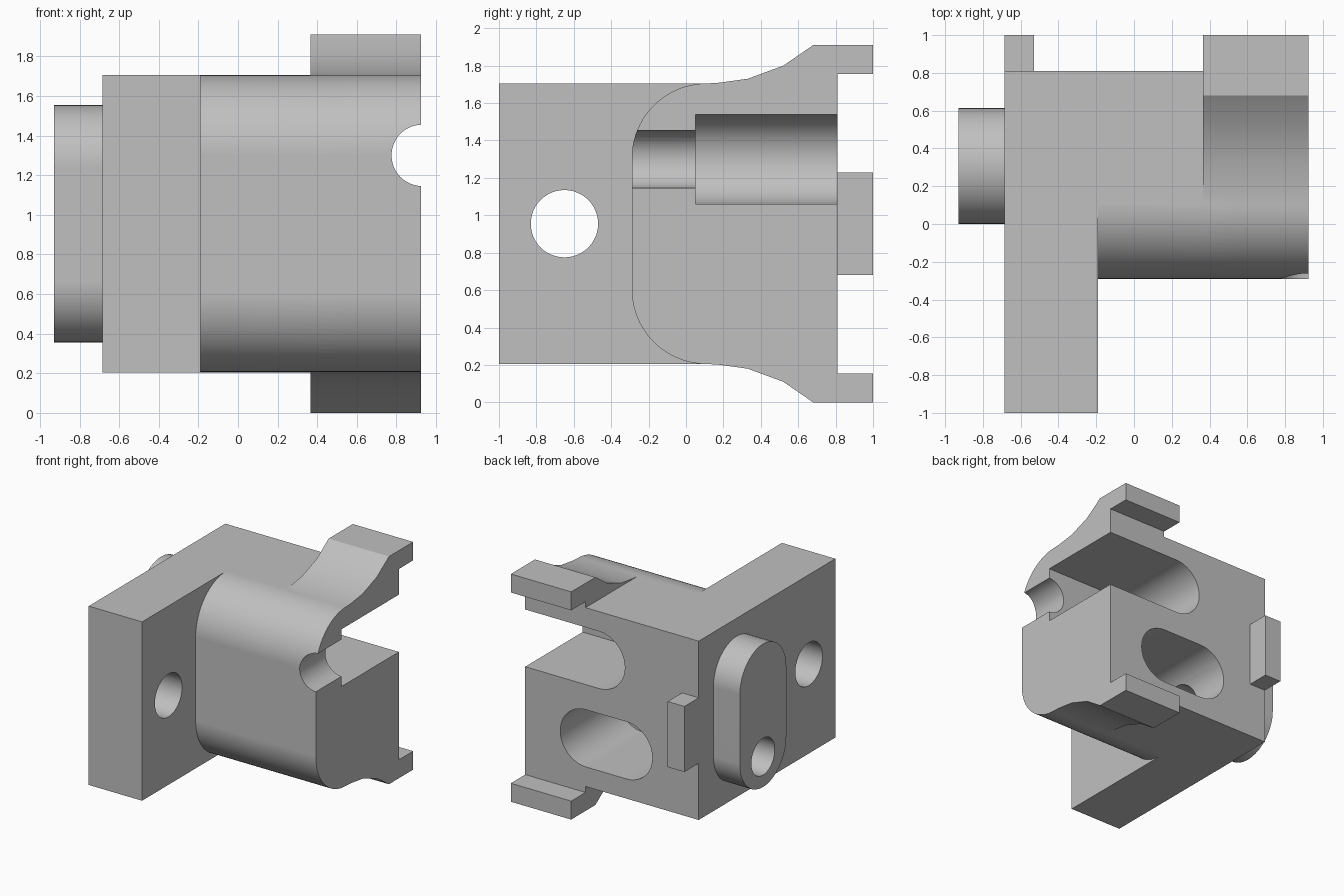
import bpy
import bmesh
from math import cos, sin, pi, radians

cube = bpy.data.objects.get("Cube")
if cube:
    bpy.data.objects.remove(cube, do_unlink=True)

grey = bpy.data.materials.new("light grey")
grey.use_nodes = True
grey.diffuse_color = (0.527, 0.527, 0.527, 1)
grey.node_tree.nodes["Principled BSDF"].inputs["Base Color"].default_value = grey.diffuse_color

MID_Z = 0.955
BOTTOM, TOP = 0.205, 1.705
BACK = 0.81
SIDE = 0.925


def arc(cx, cy, r, start, end, steps=20):
    return [(cx + r * cos(start + (end - start) * i / steps),
             cy + r * sin(start + (end - start) * i / steps)) for i in range(steps + 1)]


def obround(a, b, r, vertical=False):
    """Stadium outline between two end centres."""
    turn = pi / 2 if vertical else 0
    return (arc(*b, r, turn - pi / 2, turn + pi / 2) +
            arc(*a, r, turn + pi / 2, turn + 3 * pi / 2))


def circle(cx, cy, r):
    return arc(cx, cy, r, 0, 2 * pi, 48)[:-1]


def prism(name, outline, axis, lo, hi):
    """Extrude a (y, z) outline along x, or an (x, z) outline along y."""
    def place(p, d):
        return (d, p[0], p[1]) if axis == "X" else (p[0], d, p[1])
    bm = bmesh.new()
    rings = [[bm.verts.new(place(p, d)) for p in outline] for d in (lo, hi)]
    n = len(outline)
    for ring in rings:
        bm.faces.new(ring)
    for i in range(n):
        j = (i + 1) % n
        bm.faces.new((rings[0][i], rings[0][j], rings[1][j], rings[1][i]))
    bmesh.ops.recalc_face_normals(bm, faces=bm.faces)
    mesh = bpy.data.meshes.new(name)
    bm.to_mesh(mesh)
    bm.free()
    mesh.materials.append(grey)
    ob = bpy.data.objects.new(name, mesh)
    bpy.context.collection.objects.link(ob)
    return ob


def rect(a0, a1, b0, b1):
    return [(a0, b0), (a1, b0), (a1, b1), (a0, b1)]


def combine(target, tool, operation):
    bpy.context.view_layer.objects.active = target
    mod = target.modifiers.new(operation.lower(), "BOOLEAN")
    mod.operation = operation
    mod.solver = "EXACT"
    mod.object = tool
    bpy.ops.object.modifier_apply(modifier=mod.name)
    bpy.data.objects.remove(tool, do_unlink=True)


def mirror_z(points):
    return [(y, 2 * MID_Z - z) for y, z in reversed(points)]


# Upper half profiles, running from front to back
nose = arc(0.11, 1.305, 0.4, pi, pi / 2)
wing = [(0.17, 1.708), (0.33, 1.73), (0.52, 1.80), (0.68, 1.91),
        (1.0, 1.91), (1.0, 1.755), (BACK, 1.755)]
core_profile = nose + [(BACK, TOP)]
wing_profile = nose + wing

# Solid: mounting flange, rounded core, winged side slab, back clip, side pad
housing = prism("housing", rect(-1, BACK, BOTTOM, TOP), "X", -0.685, -0.19)
solids = [
    prism("core", core_profile + mirror_z(core_profile), "X", -0.4, 0.6),
    prism("winged_side", wing_profile + mirror_z(wing_profile), "X", 0.365, SIDE),
    prism("back_clip", rect(-0.685, -0.53, 0.68, 1.23), "Y", 0.7, 1.0),
    prism("side_pad", obround((0.307, 0.663), (0.307, 1.247), 0.308, True), "X", -0.93, -0.6),
]
for part in solids:
    combine(housing, part, "UNION")

# Openings: flange hole, two back slots, front bore, pad bore
cutters = [
    prism("flange_hole", circle(-0.65, MID_Z, 0.18), "X", -0.8, -0.1),
    prism("open_slot", obround((0.24, 1.3), (1.4, 1.3), 0.24), "Y", 0.05, 1.2),
    prism("closed_slot", obround((-0.015, 0.61), (0.36, 0.61), 0.24), "Y", 0.05, 1.2),
    prism("front_bore", circle(0.93, 1.3, 0.155), "Y", -0.5, 0.2),
    prism("pad_bore", circle(0.307, 0.61, 0.155), "X", -1.1, 0.1),
]
for cutter in cutters:
    combine(housing, cutter, "DIFFERENCE")

# Crisp edges, smooth rounds
bpy.ops.object.select_all(action="DESELECT")
housing.select_set(True)
bpy.context.view_layer.objects.active = housing
bpy.ops.object.shade_smooth_by_angle(angle=radians(30))
weighted = housing.modifiers.new("even_shading", "WEIGHTED_NORMAL")
weighted.keep_sharp = True
